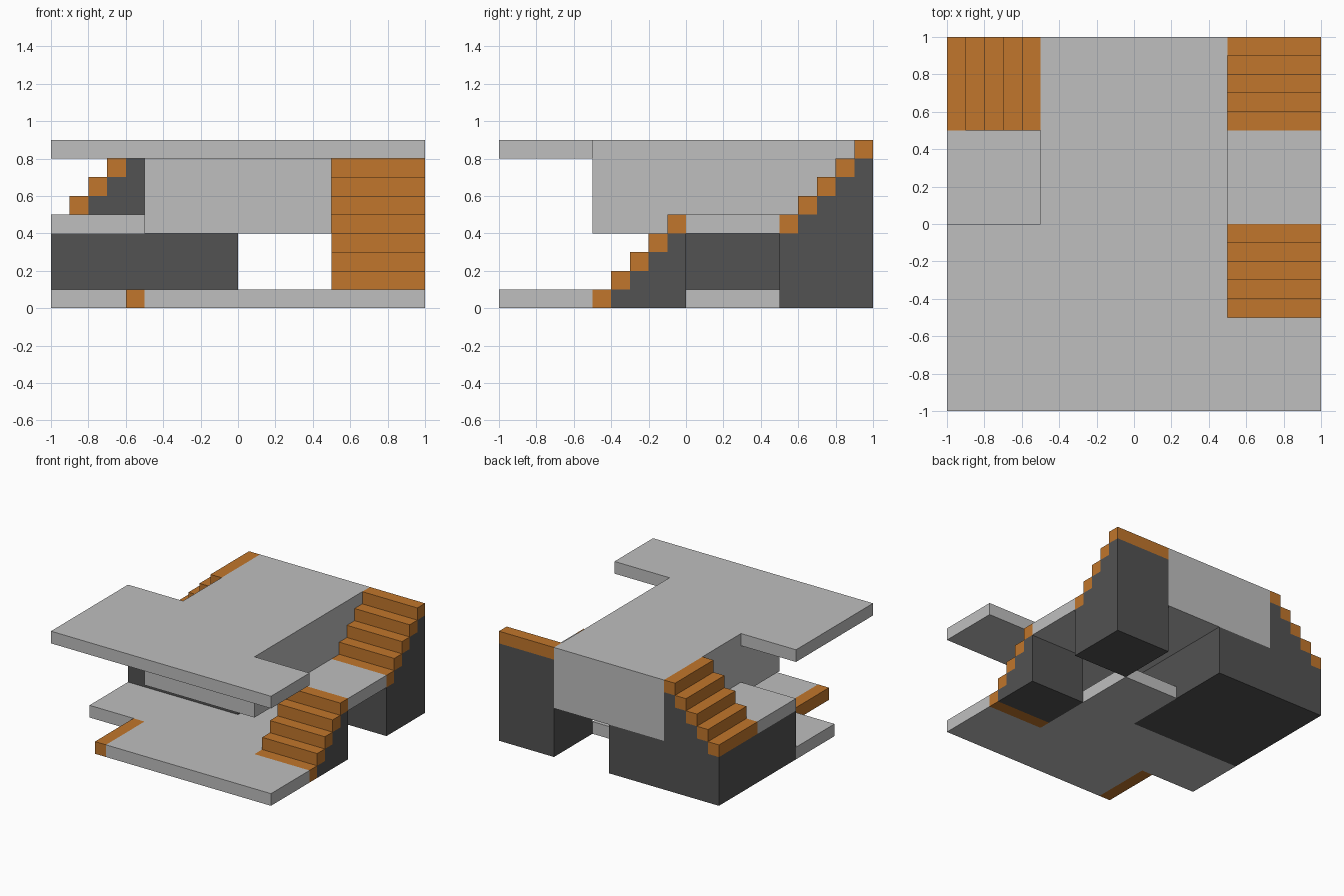
import bpy
import bmesh
from mathutils import Vector

cube = bpy.data.objects.get("Cube")
if cube:
    bpy.data.objects.remove(cube, do_unlink=True)


def material(name, rgb):
    mat = bpy.data.materials.new(name)
    mat.use_nodes = True
    color = (*rgb, 1.0)
    mat.diffuse_color = color
    mat.node_tree.nodes["Principled BSDF"].inputs["Base Color"].default_value = color
    return mat


GREY = material("light_grey", (0.521, 0.521, 0.521))
DARK = material("dark_grey", (0.084, 0.084, 0.084))
ORANGE = material("orange", (0.533, 0.182, 0.025))

STEP = 0.1
COUNT = 5
WIDTH = 0.5


def prisms(name, outlines, offset, mat):
    """Make one object from 3D outlines, each extruded by the same offset."""
    bm = bmesh.new()
    for outline in outlines:
        face = bm.faces.new([bm.verts.new(p) for p in outline])
        ext = bmesh.ops.extrude_face_region(bm, geom=[face], use_keep_orig=True)
        moved = [g for g in ext["geom"] if isinstance(g, bmesh.types.BMVert)]
        bmesh.ops.translate(bm, verts=moved, vec=Vector(offset))
    bmesh.ops.recalc_face_normals(bm, faces=bm.faces)
    mesh = bpy.data.meshes.new(name)
    bm.to_mesh(mesh)
    bm.free()
    mesh.materials.append(mat)
    obj = bpy.data.objects.new(name, mesh)
    bpy.context.collection.objects.link(obj)
    return obj


def slab(name, outline, z0, z1, mat):
    return prisms(name, [[(x, y, z0) for x, y in outline]], (0, 0, z1 - z0), mat)


def block(name, x0, x1, y0, y1, z0, z1, mat):
    return slab(name, [(x0, y0), (x1, y0), (x1, y1), (x0, y1)], z0, z1, mat)


def stairs(name, start, run, side, base):
    """Orange treads climbing along run, over a dark stepped support."""
    start, run, side = Vector(start), Vector(run), Vector(side)

    def at(r, z):
        p = start + run * r
        return (p.x, p.y, z)

    z0 = start.z
    treads = []
    for i in range(COUNT):
        r, z = i * STEP, z0 + i * STEP
        treads.append([at(r, z), at(r + STEP, z),
                       at(r + STEP, z + STEP), at(r, z + STEP)])
    prisms(name + "_treads", treads, side * WIDTH, ORANGE)

    # Stepped profile under the treads
    first = 0 if base < z0 else 1
    profile = [at(COUNT * STEP, base), at(first * STEP, base)]
    for i in range(first, COUNT):
        z = z0 + i * STEP
        profile += [at(i * STEP, z), at((i + 1) * STEP, z)]
    prisms(name + "_support", [profile], side * WIDTH, DARK)


# Ground floor and the edge step at its front corner
slab("ground_floor", [(-0.5, -1), (1, -1), (1, -0.5), (0.5, -0.5), (0.5, 0.5),
                      (0, 0.5), (0, 0), (-1, 0), (-1, -0.5), (-0.5, -0.5)],
     0, 0.1, GREY)
block("ground_edge_step", -0.6, -0.5, -1, -0.5, 0, 0.1, ORANGE)

# Dark podium at the back
block("podium", -1, 0, 0, 1, 0, 0.4, DARK)

# Middle landings on both sides
block("left_landing", 0.5, 1, 0, 0.5, 0.4, 0.5, GREY)
block("right_landing", -1, -0.5, 0, 0.5, 0.4, 0.5, GREY)

# Upper storey and its roof deck
block("upper_core", -0.5, 0.5, -0.5, 1, 0.4, 0.8, GREY)
slab("roof_deck", [(-1, -1), (1, -1), (1, -0.5), (0.5, -0.5), (0.5, 1),
                   (-0.5, 1), (-0.5, 0), (-1, 0)], 0.8, 0.9, GREY)

# Three flights of stairs
stairs("lower_stairs", (0.5, -0.5, 0), (0, 1, 0), (1, 0, 0), 0)
stairs("upper_left_stairs", (0.5, 0.5, 0.4), (0, 1, 0), (1, 0, 0), 0)
stairs("upper_right_stairs", (-1, 0.5, 0.4), (1, 0, 0), (0, 1, 0), 0.4)
